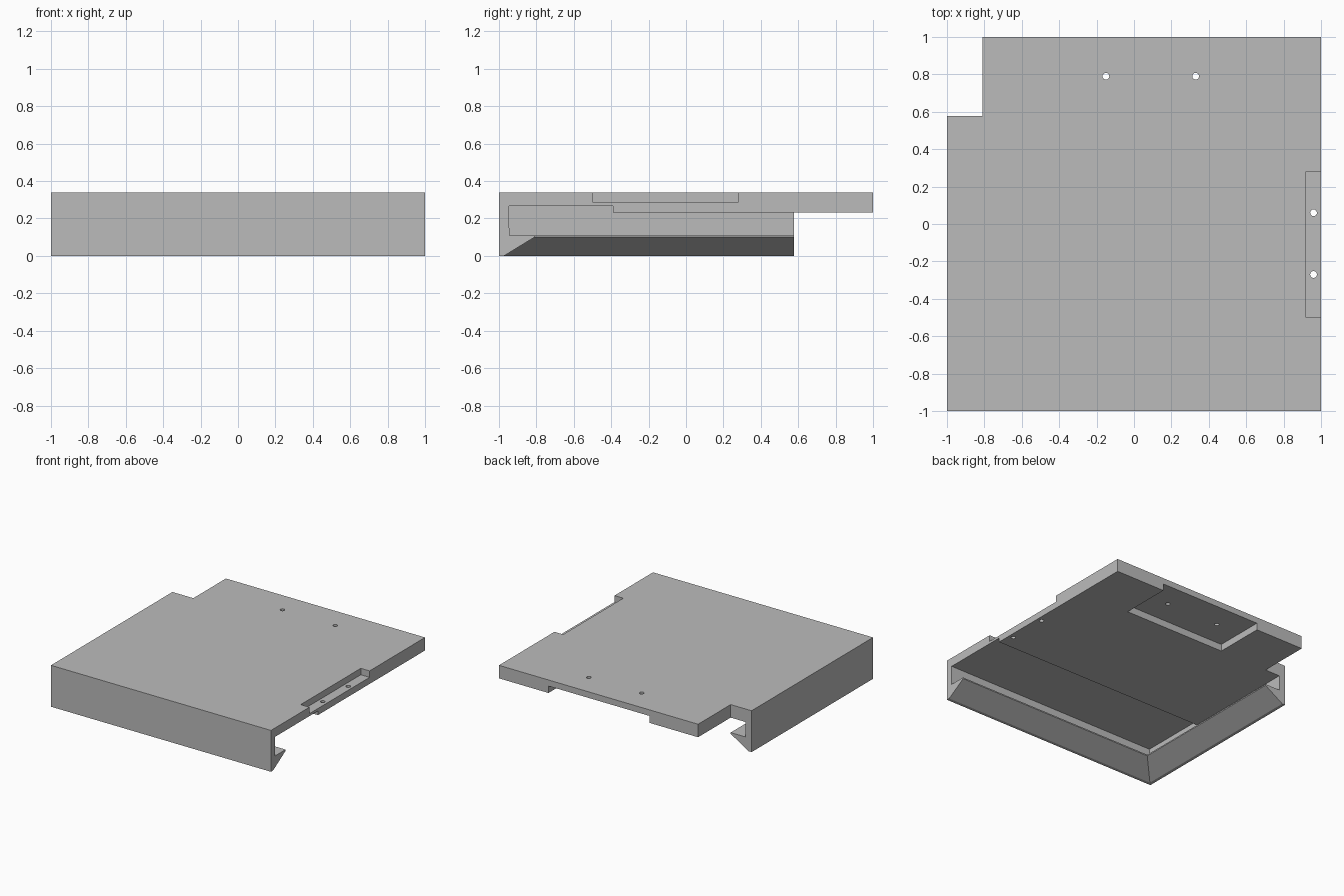
import bpy
import bmesh
from mathutils import Vector

default = bpy.data.objects.get("Cube")
if default:
    bpy.data.objects.remove(default, do_unlink=True)

grey = bpy.data.materials.new("plain grey")
grey.use_nodes = True
colour = (0.5, 0.5, 0.5, 1)
grey.diffuse_color = colour
grey.node_tree.nodes["Principled BSDF"].inputs["Base Color"].default_value = colour

TOP = 0.34       # upper surface
UNDER = 0.233    # underside of the plate
WALL = -0.945    # inner face of the front and side walls
TIP = -0.81      # tip of the hooked lip
BACK = 0.577     # rear end of the side wall
OUT = 1.2        # overshoot for cutters


def add_object(name, bm):
    bmesh.ops.recalc_face_normals(bm, faces=bm.faces)
    mesh = bpy.data.meshes.new(name)
    bm.to_mesh(mesh)
    bm.free()
    obj = bpy.data.objects.new(name, mesh)
    bpy.context.collection.objects.link(obj)
    mesh.materials.append(grey)
    return obj


def box(name, low, high):
    bm = bmesh.new()
    bmesh.ops.create_cube(bm, size=1)
    low, high = Vector(low), Vector(high)
    for v in bm.verts:
        v.co = (low + high) / 2 + v.co * (high - low)
    return add_object(name, bm)


def drill(name, x, y):
    bm = bmesh.new()
    bmesh.ops.create_cone(bm, cap_ends=True, segments=24, radius1=0.018,
                          radius2=0.018, depth=1)
    bmesh.ops.translate(bm, verts=bm.verts, vec=(x, y, 0.2))
    return add_object(name, bm)


def bevel_cutter():
    # Box whose front and side faces lean to form the underside of the lip
    obj = box("lip_slope_cutter", (0, 0, -0.05), (OUT, OUT, 0.1))
    for v in obj.data.vertices:
        edge = TIP if v.co.z > 0 else -1.055
        v.co.x = v.co.x or edge
        v.co.y = v.co.y or edge
    return obj


# Solid block that is carved into a cover plate with two hooked walls
cover = box("cover_plate", (-1, -1, 0), (1, 1, TOP))

cutters = [
    # Rear corner notch and everything below the rear overhang
    box("corner_cutter", (-OUT, BACK, -1), (TIP, OUT, 1)),
    box("rear_cutter", (-OUT, BACK, -1), (OUT, OUT, UNDER)),
    # Channel behind the walls, deeper along the front
    box("channel_cutter", (WALL, WALL, 0.11), (OUT, OUT, UNDER)),
    box("front_channel_cutter", (WALL, WALL, 0.15), (OUT, -0.39, 0.267)),
    # Opening between the lips, with their sloping undersides
    box("opening_cutter", (TIP, TIP, -1), (OUT, OUT, 0.15)),
    bevel_cutter(),
    # Pocket in the upper side edge and recess under the rear edge
    box("side_pocket_cutter", (0.92, -0.5, 0.287), (OUT, 0.28, 1)),
    box("rear_recess_cutter", (-0.37, BACK + 0.005, 0.1), (0.55, OUT, 0.29)),
]
# Screw holes
for x, y in ((-0.15, 0.79), (0.33, 0.79), (0.96, 0.06), (0.96, -0.27)):
    cutters.append(drill("hole_cutter", x, y))

bpy.context.view_layer.objects.active = cover
for cutter in cutters:
    cut = cover.modifiers.new(cutter.name, 'BOOLEAN')
    cut.operation = 'DIFFERENCE'
    cut.solver = 'EXACT'
    cut.object = cutter
    bpy.ops.object.modifier_apply(modifier=cut.name)
    bpy.data.objects.remove(cutter, do_unlink=True)
